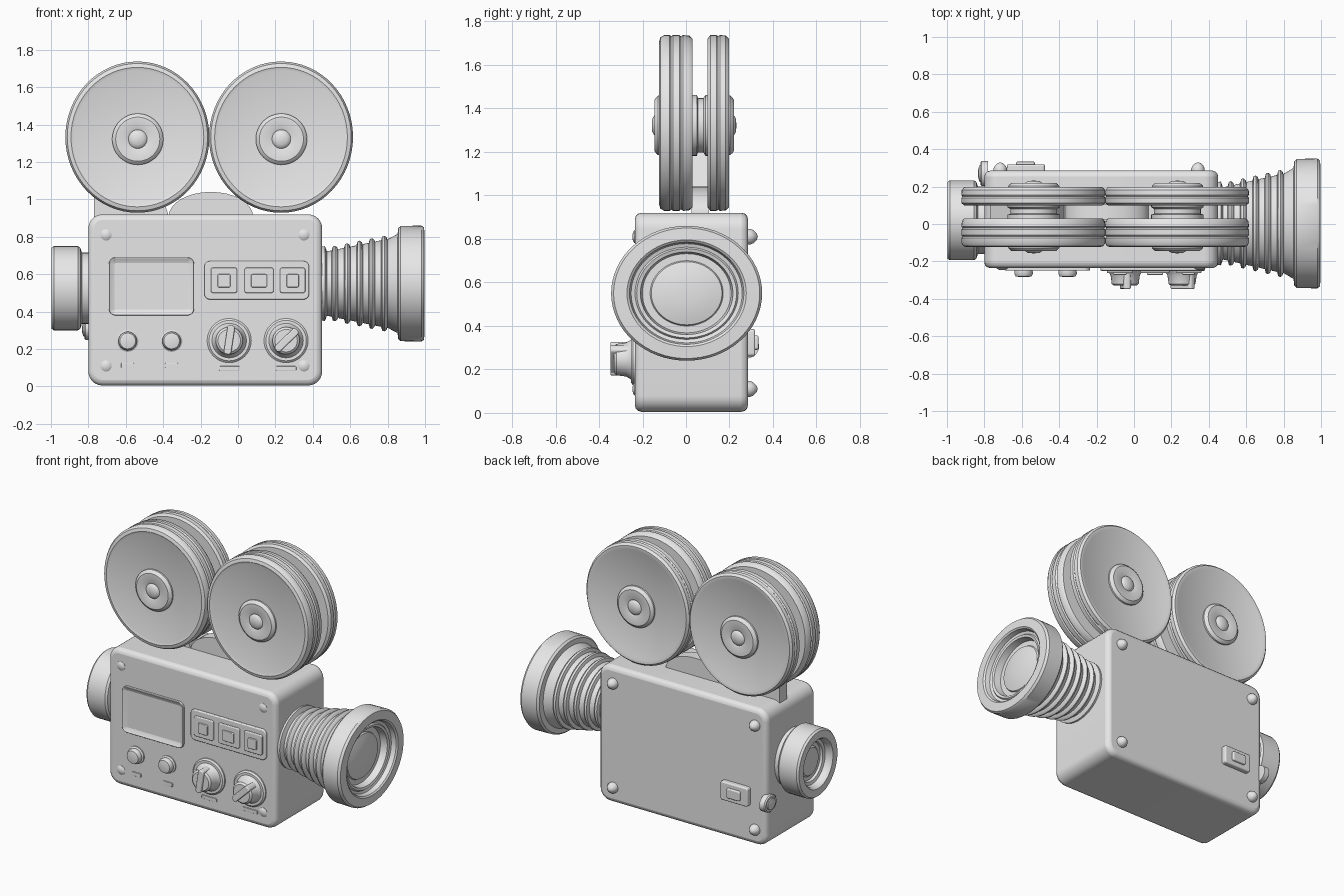
import bpy, bmesh, math
from mathutils import Vector

grey = bpy.data.materials.new("light grey")
grey.diffuse_color = (0.8, 0.8, 0.8, 1)

AXES = {"x": Vector((1, 0, 0)), "-x": Vector((-1, 0, 0)),
        "y": Vector((0, 1, 0)), "-y": Vector((0, -1, 0))}


def finish(name, bm, bevel=0, segments=3):
    bmesh.ops.recalc_face_normals(bm, faces=bm.faces)
    me = bpy.data.meshes.new(name)
    bm.to_mesh(me)
    bm.free()
    me.materials.append(grey)
    ob = bpy.data.objects.new(name, me)
    bpy.context.collection.objects.link(ob)
    if bevel:
        mod = ob.modifiers.new("soft edges", "BEVEL")
        mod.width, mod.segments = bevel, segments
        mod.limit_method, mod.angle_limit = "ANGLE", math.radians(40)
    bpy.ops.object.select_all(action="DESELECT")
    bpy.context.view_layer.objects.active = ob
    ob.select_set(True)
    bpy.ops.object.shade_smooth_by_angle(angle=math.radians(35))
    return ob


def lathe(name, center, axis, profile, side=1.0, up=1.0, n=48):
    """Turn (radius, height) points about an axis, with optional oval scaling."""
    a, c = AXES[axis], Vector(center)
    u, v = a.cross(Vector((0, 0, 1))), Vector((0, 0, 1))
    bm = bmesh.new()
    rings = []
    for r, h in profile:
        if r == 0:
            rings.append([bm.verts.new(c + a * h)] * n)
            continue
        rings.append([bm.verts.new(c + a * h
                      + u * (r * side * math.cos(2 * math.pi * i / n))
                      + v * (r * up * math.sin(2 * math.pi * i / n))) for i in range(n)])
    for p, q in zip(rings, rings[1:]):
        for i in range(n):
            j = (i + 1) % n
            quad = list(dict.fromkeys((p[i], p[j], q[j], q[i])))
            bm.faces.new(quad)
    return finish(name, bm)


def panel(name, x, z, y, radius, bevel, inset=0, depth=0):
    """Rounded rectangle in XZ spanning y[0] (front) to y[1], with optional recess."""
    bm = bmesh.new()
    vs = []
    corners = [(x[1], z[1], 1, 1), (x[0], z[1], -1, 1), (x[0], z[0], -1, -1), (x[1], z[0], 1, -1)]
    for k, (cx, cz, sx, sz) in enumerate(corners):
        for i in range(7):
            t = math.pi / 2 * (k + i / 6)
            vs.append(bm.verts.new((cx - sx * radius + radius * math.cos(t), y[0],
                                    cz - sz * radius + radius * math.sin(t))))
    front = bm.faces.new(vs)
    back = bmesh.ops.extrude_face_region(bm, geom=[front], use_keep_orig=True)["geom"]
    bmesh.ops.translate(bm, vec=(0, y[1] - y[0], 0),
                        verts=[g for g in back if isinstance(g, bmesh.types.BMVert)])
    if inset:
        bmesh.ops.recalc_face_normals(bm, faces=bm.faces)
        bmesh.ops.inset_individual(bm, faces=[front], thickness=inset)
        bmesh.ops.translate(bm, vec=(0, depth, 0), verts=front.verts)
    return finish(name, bm, bevel)


# Main case
FRONT, BACK = -0.235, 0.285
panel("camera_body", (-0.80, 0.45), (0.005, 0.92), (FRONT, BACK), 0.075, 0.03)

# Film reels: thick front disc, thin back disc, hub through both
for side, cx in (("left", -0.538), ("right", 0.23)):
    c = (cx, 0, 1.333)
    lathe(f"{side}_front_reel", c, "y",
          [(0, -0.118), (0.34, -0.118), (0.355, -0.124), (0.375, -0.118), (0.385, -0.10),
           (0.385, -0.075), (0.378, -0.068), (0.385, -0.06), (0.385, -0.03), (0.378, -0.022),
           (0.385, -0.014), (0.382, 0.015), (0.37, 0.03), (0, 0.03)], 1, 1.05, 64)
    lathe(f"{side}_back_reel", c, "y",
          [(0, 0.10), (0.37, 0.10), (0.385, 0.112), (0.385, 0.14), (0.379, 0.148),
           (0.385, 0.156), (0.383, 0.182), (0.37, 0.197), (0.35, 0.197), (0.34, 0.192),
           (0, 0.192)], 1, 1.05, 64)
    hc = (cx + 0.002, 0, 1.322)
    lathe(f"{side}_reel_core", hc, "y",
          [(0.14, 0.02), (0.14, 0.05), (0.125, 0.055), (0.125, 0.08), (0.14, 0.09), (0.14, 0.11)])
    for end, axis, base in (("front", "-y", 0.11), ("back", "y", 0.185)):
        lathe(f"{side}_{end}_hub", hc, axis,
              [(0.137, base), (0.137, base + 0.018), (0.128, base + 0.028), (0.118, base + 0.035),
               (0.06, base + 0.035), (0.05, base + 0.03), (0.045, base + 0.036),
               (0.03, base + 0.045), (0, base + 0.047)])

# Reel carrier between the discs: central hump and outer strut
bm = bmesh.new()
outline = [(-0.77, 0.88), (0.07, 0.88)]
outline += [(-0.145 + 0.225 * math.cos(t), 0.91 + 0.13 * math.sin(t))
            for t in [math.pi * i / 16 for i in range(17)]]
outline += [(-0.50, 1.30), (-0.58, 1.30), (-0.77, 1.06)]
face = bm.faces.new([bm.verts.new((x, 0.025, z)) for x, z in outline])
ext = bmesh.ops.extrude_face_region(bm, geom=[face], use_keep_orig=True)["geom"]
bmesh.ops.translate(bm, vec=(0, 0.08, 0), verts=[g for g in ext if isinstance(g, bmesh.types.BMVert)])
finish("reel_carrier", bm)

# Lens: ribbed bellows, flared hood, recessed glass
prof = [(0, 0.43), (0.195, 0.43), (0.20, 0.465)]
for i in range(5):
    h, r = 0.475 + 0.066 * i, 0.172 + 0.0135 * i
    prof += [(r, h), (r + 0.005, h + 0.026), (r + 0.026, h + 0.032), (r + 0.03, h + 0.044),
             (r + 0.022, h + 0.055), (r + 0.01, h + 0.06)]
prof += [(0.242, 0.81), (0.265, 0.853), (0.297, 0.857), (0.308, 0.87), (0.31, 0.98),
         (0.300, 0.995), (0.245, 0.998), (0.235, 0.99), (0.228, 0.96), (0.212, 0.955),
         (0.205, 0.965), (0.19, 0.96), (0.182, 0.915), (0.15, 0.915), (0.145, 0.925),
         (0.10, 0.937), (0.05, 0.943), (0, 0.945)]
lathe("lens", (0, 0.003, 0.55), "x", prof, 1.12, 1, 64)

# Eyepiece with a recessed window
lathe("eyepiece", (0, 0.02, 0.525), "-x",
      [(0, 0.78), (0.19, 0.78), (0.19, 0.835), (0.215, 0.842), (0.225, 0.855), (0.225, 0.985),
       (0.215, 0.998), (0.165, 0.998), (0.155, 0.985), (0.15, 0.95), (0.13, 0.945),
       (0.125, 0.93), (0.10, 0.93), (0.09, 0.94), (0, 0.948)], 0.95, 1)

# Side button near the rear edge
lathe("side_button", (0, 0.27, 0.305), "-x",
      [(0, 0.78), (0.066, 0.78), (0.066, 0.815), (0.058, 0.822), (0.045, 0.822),
       (0.042, 0.828), (0.02, 0.833), (0, 0.834)], 1, 0.85, 32)

# Viewing screen and switch bank
panel("screen_frame", (-0.69, -0.235), (0.38, 0.69), (-0.252, -0.22), 0.035, 0.006, 0.04, 0.022)
panel("switch_plate", (-0.18, 0.38), (0.465, 0.67), (-0.25, -0.22), 0.03, 0.006)
for i, (x0, x1) in enumerate(((-0.145, -0.005), (0.035, 0.19), (0.225, 0.36))):
    panel(f"switch_{i + 1}", (x0, x1), (0.50, 0.635), (-0.262, -0.24), 0.012, 0.005)
    panel(f"switch_cap_{i + 1}", (x0 + 0.035, x1 - 0.035), (0.53, 0.60), (-0.272, -0.25), 0.008, 0.004)

# Small knobs
for i, x in enumerate((-0.59, -0.355)):
    lathe(f"small_knob_{i + 1}", (x, 0, 0.243), "-y",
          [(0, 0.22), (0.058, 0.22), (0.058, 0.242), (0.048, 0.248), (0.05, 0.265),
           (0.042, 0.28), (0.02, 0.284), (0, 0.284)], n=32)
    panel(f"small_label_{i + 1}", (x - 0.035, x + 0.035), (0.10, 0.125), (-0.241, -0.233), 0.005, 0.002)

# Large dials with grip bars
for i, x in enumerate((-0.047, 0.257)):
    lathe(f"dial_{i + 1}", (x, 0, 0.245), "-y",
          [(0, 0.22), (0.118, 0.22), (0.118, 0.243), (0.108, 0.252), (0.092, 0.252),
           (0.086, 0.262), (0.078, 0.275), (0.072, 0.32), (0.06, 0.33), (0, 0.33)])
    grip = panel(f"dial_grip_{i + 1}", (-0.02, 0.02), (-0.074, 0.082), (-0.347, -0.26), 0.015, 0.006)
    grip.location = (x, 0, 0.245)
    grip.rotation_euler[1] = (0.15, 0.8)[i]
    panel(f"dial_label_{i + 1}", (x - 0.055, x + 0.055), (0.085, 0.108), (-0.241, -0.233), 0.005, 0.002)

# Corner screws, front flush and rear domed
for i, x in enumerate((-0.705, 0.352)):
    for j, z in enumerate((0.11, 0.81)):
        lathe(f"front_screw_{i}{j}", (x, 0, z), "-y",
              [(0, 0.22), (0.03, 0.22), (0.03, 0.237), (0.02, 0.244), (0, 0.247)], n=20)
        lathe(f"rear_screw_{i}{j}", (x - 0.01, 0, z), "y",
              [(0, 0.27), (0.036, 0.27), (0.036, 0.296), (0.03, 0.31), (0.015, 0.325), (0, 0.33)], n=20)

# Rear latch
panel("rear_latch", (-0.68, -0.475), (0.26, 0.385), (0.27, 0.318), 0.015, 0.008)
panel("rear_latch_tab", (-0.63, -0.53), (0.29, 0.355), (0.30, 0.333), 0.012, 0.006)
